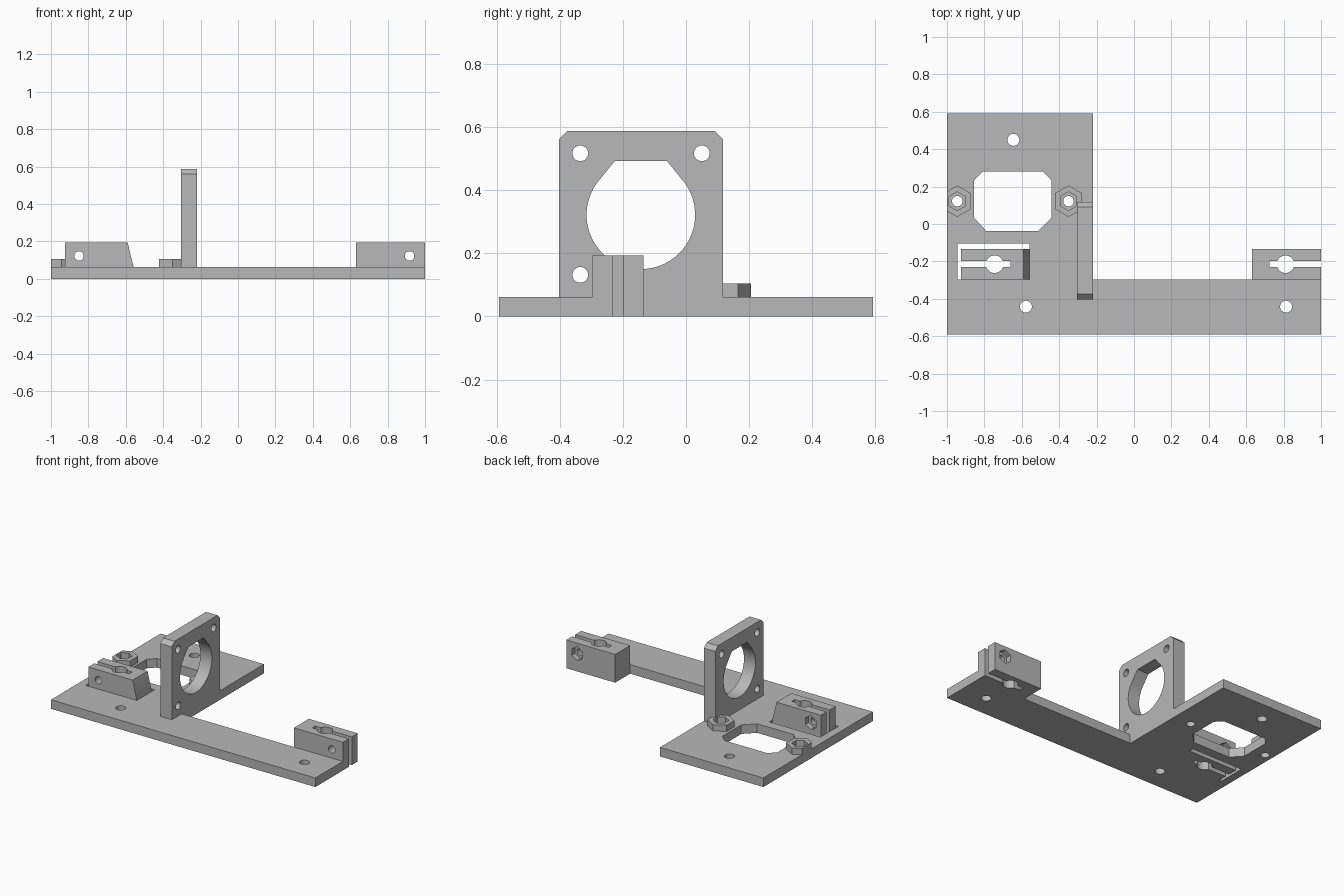
import bpy, bmesh
from math import cos, sin, pi, radians

old = bpy.data.objects.get("Cube")
if old:
    bpy.data.objects.remove(old, do_unlink=True)

grey = bpy.data.materials.new("plain grey")
grey.use_nodes = True
colour = (0.48, 0.48, 0.48, 1)
grey.diffuse_color = colour
grey.node_tree.nodes["Principled BSDF"].inputs["Base Color"].default_value = colour

PLACE = {"x": lambda u, v, w: (w, u, v),
         "y": lambda u, v, w: (u, w, v),
         "z": lambda u, v, w: (u, v, w)}


def prism(name, outline, axis, low, high):
    """Extrude a 2D outline along an axis from low to high."""
    bm = bmesh.new()
    ends = [[bm.verts.new(PLACE[axis](u, v, w)) for u, v in outline] for w in (low, high)]
    bm.faces.new(ends[0])
    bm.faces.new(ends[1])
    n = len(outline)
    for i in range(n):
        j = (i + 1) % n
        bm.faces.new((ends[0][i], ends[0][j], ends[1][j], ends[1][i]))
    bmesh.ops.recalc_face_normals(bm, faces=bm.faces)
    mesh = bpy.data.meshes.new(name)
    bm.to_mesh(mesh)
    bm.free()
    mesh.materials.append(grey)
    obj = bpy.data.objects.new(name, mesh)
    bpy.context.collection.objects.link(obj)
    return obj


def rect(u0, u1, v0, v1):
    return [(u0, v0), (u1, v0), (u1, v1), (u0, v1)]


def ring(u, v, r, n=32, start=0.0):
    return [(u + r * cos(start + 2 * pi * i / n), v + r * sin(start + 2 * pi * i / n))
            for i in range(n)]


def hexagon(u, v, r):
    return ring(u, v, r, 6, pi / 2)


def carve(obj, cutters):
    """Cut every (outline, axis, low, high) out of the part, then smooth round holes."""
    tools = []
    for spec in cutters:
        tool = prism("cutter", *spec)
        tool.hide_render = True
        mod = obj.modifiers.new("cut", "BOOLEAN")
        mod.operation, mod.solver, mod.object = "DIFFERENCE", "EXACT", tool
        tools.append(tool)
    bpy.context.view_layer.update()
    result = bpy.data.meshes.new_from_object(
        obj.evaluated_get(bpy.context.evaluated_depsgraph_get()))
    obj.modifiers.clear()
    obj.data = result
    for tool in tools:
        bpy.data.objects.remove(tool, do_unlink=True)
    result.shade_smooth()
    result.set_sharp_from_angle(angle=radians(30))


THICK = 0.062          # plate thickness
BLOCK_TOP = 0.193      # top of the clamp blocks
FRONT, BACK = -0.296, -0.135
NUTS = [(-0.945, 0.122), (-0.35, 0.122)]

# L-shaped base plate with its window, screw holes and clamp pocket
plate = prism("base_plate", [(-1, -0.592), (1, -0.592), (1, FRONT), (-0.218, FRONT),
                             (-0.218, 0.592), (-1, 0.592)], "z", 0, THICK)
window = [(-0.79, -0.037), (-0.512, -0.037), (-0.441, 0.033), (-0.441, 0.235),
          (-0.487, 0.28), (-0.81, 0.28), (-0.855, 0.235), (-0.855, 0.033)]
plate_cuts = [(window, "z", -0.1, 0.2),
              (rect(-0.945, -0.558, FRONT, -0.103), "z", -0.1, 0.2)]
for x, y in [(-0.645, 0.45), (-0.578, -0.442), (0.813, -0.442)]:
    plate_cuts.append((ring(x, y, 0.032), "z", -0.1, 0.2))
for x, y in NUTS:
    plate_cuts.append((ring(x, y, 0.028), "z", -0.1, 0.2))
carve(plate, plate_cuts)

# Upright mounting wall with a flat-topped teardrop opening
wall = prism("mounting_wall", [(-0.403, THICK), (0.118, THICK), (0.118, 0.56), (0.09, 0.588),
                               (-0.375, 0.588), (-0.403, 0.56)], "x", -0.305, -0.218)
cy, cz, radius = -0.143, 0.322, 0.172
arc_start, arc_span, steps = radians(145), radians(250), 40
opening = [(cy + radius * cos(arc_start + arc_span * i / steps),
            cz + radius * sin(arc_start + arc_span * i / steps)) for i in range(steps + 1)]
opening += [(cy + 0.083, 0.492), (cy - 0.083, 0.492)]
wall_cuts = [(opening, "x", -0.5, 0)]
for y, z in [(-0.335, 0.517), (0.05, 0.517), (-0.335, 0.132)]:
    wall_cuts.append((ring(y, z, 0.025), "x", -0.5, 0))
carve(wall, wall_cuts)

# Raised hexagonal nut holders
for side, (x, y) in zip(("right", "left"), NUTS):
    holder = prism(side + "_nut_holder", hexagon(x, y, 0.084), "z", THICK, 0.105)
    carve(holder, [(hexagon(x, y, 0.05), "z", 0, 0.2),
                   (rect(-1.2, -1, 0, 0.3), "z", 0, 0.2)])


def clamp(name, outline, rod_x, slot, bolt_x):
    """Split rod clamp with a cross bolt hole and a nut pocket at the back."""
    mid = -0.215
    block = prism(name, outline, "y", FRONT, BACK)
    carve(block, [(rect(*slot, mid - 0.016, mid + 0.016), "z", -0.1, 0.3),
                  (ring(rod_x, mid, 0.047), "z", -0.1, 0.3),
                  (ring(bolt_x, 0.122, 0.025), "y", -0.5, 0),
                  (hexagon(bolt_x, 0.122, 0.047), "y", BACK - 0.035, 0)])


# Clamp blocks at both ends
clamp("right_clamp", [(-0.925, 0), (-0.558, 0), (-0.558, THICK), (-0.59, BLOCK_TOP),
                      (-0.925, BLOCK_TOP)], -0.745, (-1.1, -0.66), -0.85)
clamp("left_clamp", rect(0.63, 1, 0, BLOCK_TOP), 0.81, (0.724, 1.1), 0.917)
